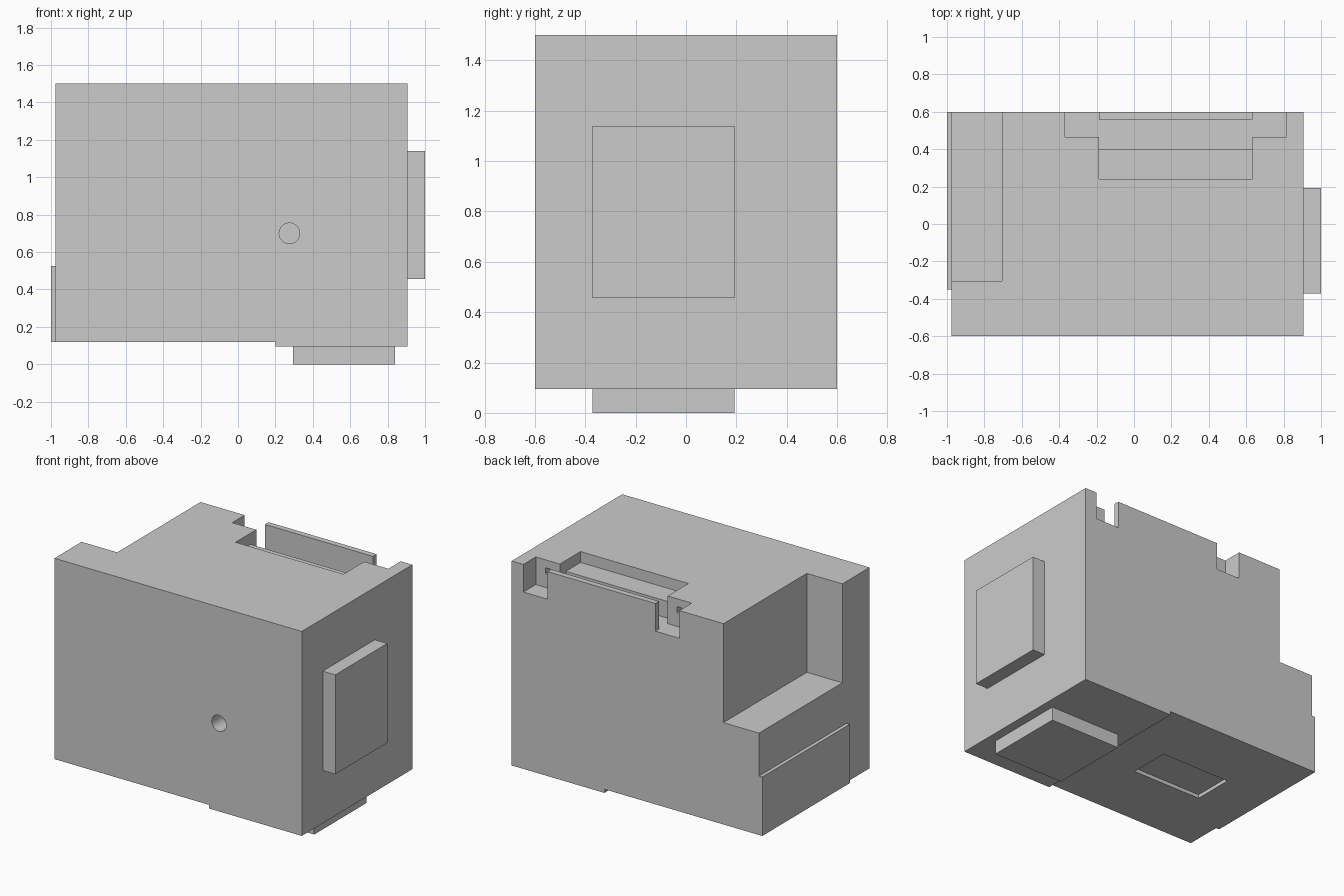
import bpy, bmesh, math
from mathutils import Matrix, Vector

if "Cube" in bpy.data.objects:
    bpy.data.objects.remove(bpy.data.objects["Cube"])


def link(name, bm):
    bmesh.ops.recalc_face_normals(bm, faces=bm.faces)
    me = bpy.data.meshes.new(name)
    bm.to_mesh(me)
    bm.free()
    ob = bpy.data.objects.new(name, me)
    bpy.context.collection.objects.link(ob)
    return ob


def box(name, x, y, z):
    """Box from (min, max) ranges."""
    bm = bmesh.new()
    bmesh.ops.create_cube(bm, size=1)
    for v in bm.verts:
        v.co = Vector([(a + b) / 2 + c * (b - a) for (a, b), c in zip((x, y, z), v.co)])
    return link(name, bm)


def cut(target, cutter):
    mod = target.modifiers.new("cut", 'BOOLEAN')
    mod.operation = 'DIFFERENCE'
    mod.solver = 'EXACT'
    mod.object = cutter
    cutter.hide_render = True
    bpy.context.view_layer.objects.active = target
    bpy.ops.object.modifier_apply(modifier=mod.name)
    bpy.data.objects.remove(cutter)


# Main body: side profile with a stepped underside, extruded front to back
profile = [(-.975, .12), (.2, .12), (.2, .095), (.905, .095), (.905, 1.5), (-.975, 1.5)]
bm = bmesh.new()
face = bm.faces.new([bm.verts.new((x, -.6, z)) for x, z in profile])
ext = bmesh.ops.extrude_face_region(bm, geom=[face])
bmesh.ops.translate(bm, vec=(0, 1.2, 0),
                    verts=[g for g in ext["geom"] if isinstance(g, bmesh.types.BMVert)])
body = link("body", bm)

# Large corner notch at the back left
cut(body, box("corner_cutter", (-1.2, -.705), (-.305, .8), (.82, 1.7)))

# Top slot with a shallow ledge, leaving a thin back clip
CX, HALF = .2235, .41
cut(body, box("slot_cutter", (CX - HALF, CX + HALF), (.4, .56), (1.31, 1.7)))
cut(body, box("ledge_cutter", (CX - HALF, CX + HALF), (.24, .45), (1.425, 1.7)))

# Notches either side of the clip, each with a small latch hole
for s in (-1, 1):
    nx = sorted((CX + s * HALF, CX + s * .593))
    hx = CX + s * .5
    cut(body, box("notch_cutter", nx, (.465, .8), (1.31, 1.7)))
    cut(body, box("latch_cutter", (hx - .02, hx + .02), (.42, .5), (1.405, 1.445)))

# Shallow recess underneath
cut(body, box("recess_cutter", (-.645, -.115), (-.13, .155), (0, .145)))

# Round hole in the front
bm = bmesh.new()
bmesh.ops.create_cone(bm, cap_ends=True, segments=32, radius1=.055, radius2=.055, depth=.24,
                      matrix=Matrix.Translation((.275, -.6, .70)) @ Matrix.Rotation(math.pi / 2, 4, 'X'))
cut(body, link("hole_cutter", bm))

# Raised pads on the right, underside and left
box("right_pad", (.905, 1), (-.372, .193), (.457, 1.14))
box("bottom_pad", (.295, .84), (-.372, .193), (0, .095))
box("left_plate", (-1, -.975), (-.35, .6), (.12, .525))
